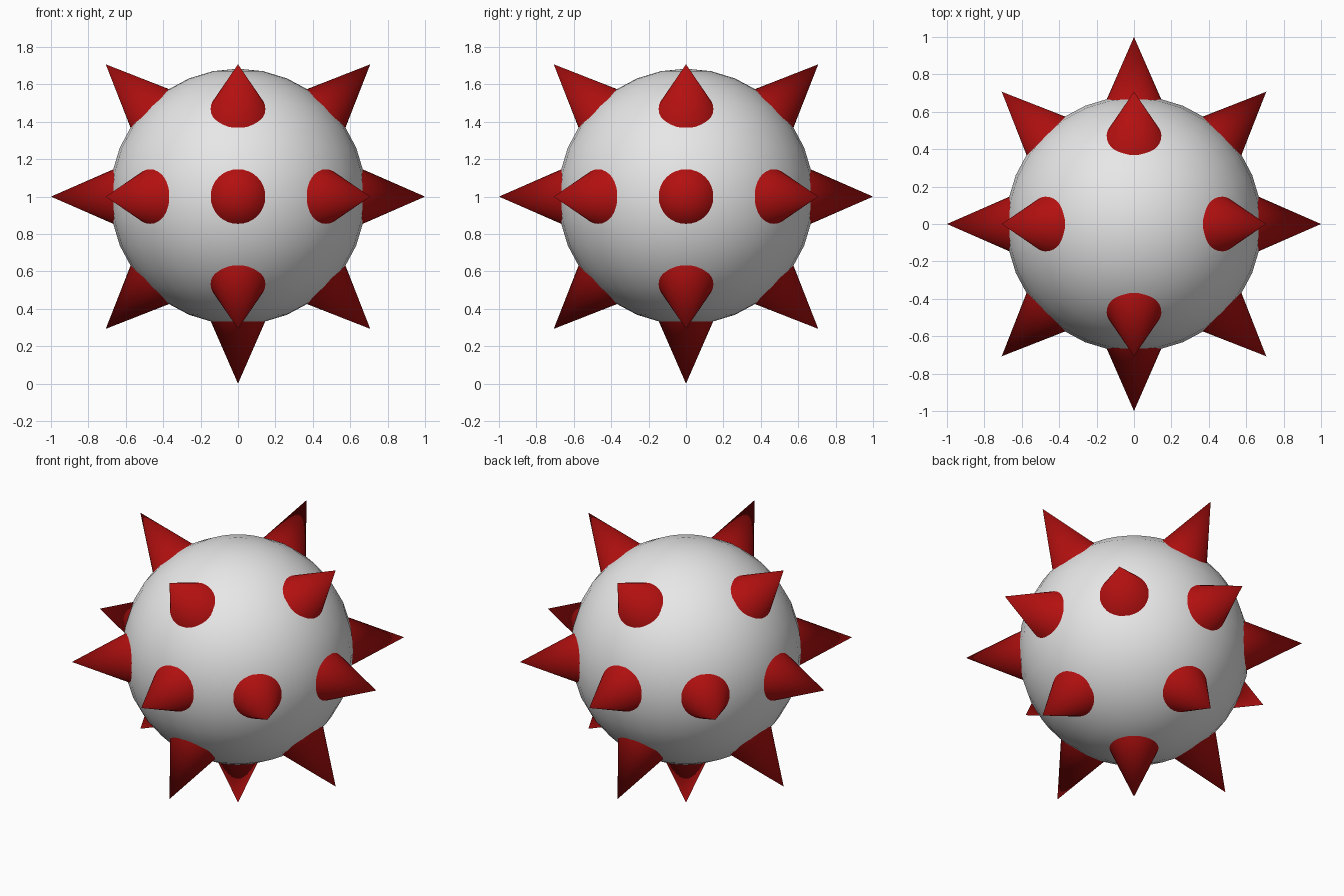
import bpy
import math
from mathutils import Vector

cube = bpy.data.objects.get("Cube")
if cube:
    bpy.data.objects.remove(cube, do_unlink=True)

CENTRE = Vector((0, 0, 1))
BALL_RADIUS = 0.684
SPIKE_BASE = 0.5     # distance of the buried base from the centre
SPIKE_SLOPE = 0.437  # cone radius gained per unit of length


def make_material(name, colour):
    mat = bpy.data.materials.new(name)
    mat.use_nodes = True
    mat.diffuse_color = colour
    mat.node_tree.nodes["Principled BSDF"].inputs["Base Color"].default_value = colour
    return mat


grey = make_material("light_grey", (0.8, 0.8, 0.8, 1))
red = make_material("dark_red", (0.45, 0.005, 0.005, 1))


def finish(name, mat):
    obj = bpy.context.object
    obj.name = name
    obj.data.materials.append(mat)
    bpy.ops.object.shade_smooth_by_angle(angle=math.radians(40))


def add_spike(direction):
    direction = Vector(direction).normalized()
    length = 1 - SPIKE_BASE
    bpy.ops.mesh.primitive_cone_add(
        vertices=32, radius1=length * SPIKE_SLOPE, radius2=0, depth=length,
        location=CENTRE + direction * (SPIKE_BASE + length / 2),
        rotation=direction.to_track_quat('Z', 'Y').to_euler())
    finish("spike", red)


# Round body
bpy.ops.mesh.primitive_uv_sphere_add(segments=32, ring_count=16,
                                     radius=BALL_RADIUS, location=CENTRE)
finish("ball", grey)

# Spikes along the axes and the diagonals between them, none straight up
steps = (-1, 0, 1)
for x in steps:
    for y in steps:
        for z in steps:
            axes_used = abs(x) + abs(y) + abs(z)
            if axes_used in (1, 2) and (x, y, z) != (0, 0, 1):
                add_spike((x, y, z))
